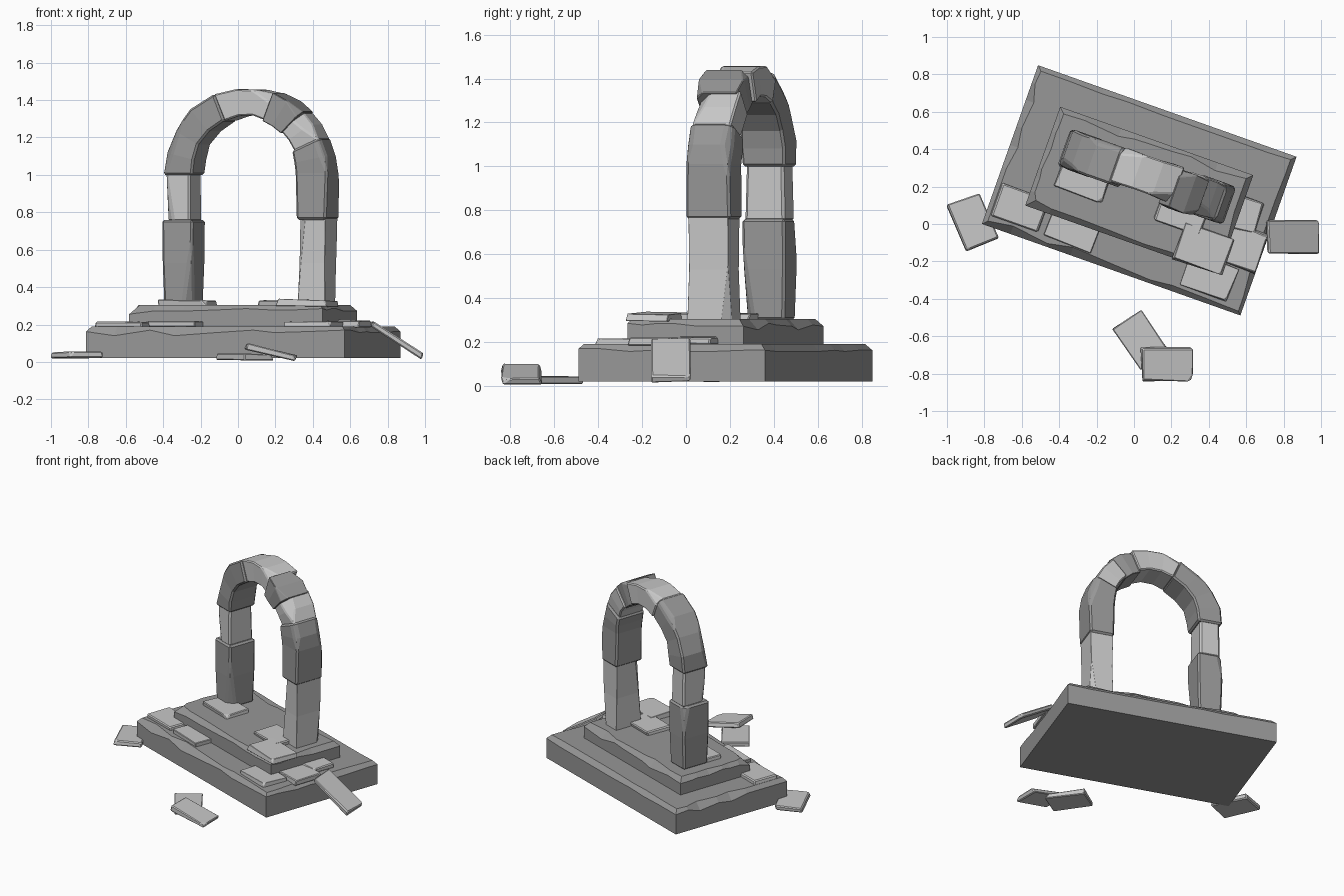
import bpy
import bmesh
import random
from math import cos, sin, pi, radians
from mathutils import Vector, Matrix

random.seed(4)
cube = bpy.data.objects.get("Cube")
if cube:
    bpy.data.objects.remove(cube)


def material(name, value):
    m = bpy.data.materials.new(name)
    m.use_nodes = True
    colour = (value, value, value, 1)
    m.diffuse_color = colour
    m.node_tree.nodes["Principled BSDF"].inputs["Base Color"].default_value = colour
    return m


DARK = material("dark stone", 0.31)
LIGHT = material("light stone", 0.57)

# The ruin is turned on the ground
FRAME = Matrix.Translation((0.028, 0.18, 0)) @ Matrix.Rotation(radians(-19.5), 4, "Z")
ARCH_U, ARCH_V, SPRING, RADIUS = 0.012, 0.083, 1.01, 0.38


def jitter(amount):
    return random.uniform(-amount, amount)


def finish(name, bm, mat, matrix, bevel=0):
    bmesh.ops.recalc_face_normals(bm, faces=bm.faces)
    mesh = bpy.data.meshes.new(name)
    bm.to_mesh(mesh)
    bm.free()
    mesh.materials.append(mat)
    ob = bpy.data.objects.new(name, mesh)
    ob.matrix_world = matrix
    bpy.context.collection.objects.link(ob)
    if bevel:
        mod = ob.modifiers.new("worn edges", "BEVEL")
        mod.width = bevel
        mod.segments = 1
        mod.limit_method = "ANGLE"
        mod.angle_limit = radians(35)
    return ob


def skin(bm, rings):
    """Join closed rings of points and cap both ends."""
    loops = [[bm.verts.new(p) for p in ring] for ring in rings]
    n = len(loops[0])
    for a, b in zip(loops, loops[1:]):
        for i in range(n):
            j = (i + 1) % n
            bm.faces.new((a[i], a[j], b[j], b[i]))
    bm.faces.new(loops[0])
    bm.faces.new(loops[-1])


def chip(bm, point, normal):
    """Knock a flat flake off the block."""
    cut = bmesh.ops.bisect_plane(bm, geom=bm.verts[:] + bm.edges[:] + bm.faces[:],
                                 plane_co=point, plane_no=Vector(normal).normalized(),
                                 clear_outer=True)
    edges = [e for e in cut["geom_cut"] if isinstance(e, bmesh.types.BMEdge) and e.is_boundary]
    if edges:
        bmesh.ops.edgenet_fill(bm, edges=edges)


# Plinth slabs with an irregular worn upper edge
def slab(name, length, width, bottom, top, steps):
    bm = bmesh.new()
    hx, hy = length / 2, width / 2
    corners = [Vector(c) for c in ((-hx, -hy), (hx, -hy), (hx, hy), (-hx, hy))]
    outer, shoulder, inner = [], [], []
    for i, a in enumerate(corners):
        b = corners[(i + 1) % 4]
        for k in range(steps):
            p = a.lerp(b, (k + (jitter(0.3) if k else 0)) / steps)
            wear = random.choice((0.018, 0.025, 0.03, 0.045))
            outer.append((p.x, p.y, bottom))
            shoulder.append((p.x, p.y, top - wear * 1.1))
            inset = [max(-h + wear, min(h - wear, c)) for c, h in zip(p, (hx, hy))]
            inner.append((*inset, top))
    skin(bm, [outer, shoulder, inner])
    finish(name, bm, DARK, FRAME)


slab("lower_plinth", 1.466, 0.90, 0.02, 0.19, 8)
slab("upper_plinth", 1.095, 0.56, 0.18, 0.305, 7)


# Arch line: degrees on the curve, hundredths of a unit down the legs
def station(s):
    a = radians(max(0, min(180, s)))
    drop = min(s, 0, 180 - s) * 0.01
    out = Vector((cos(a), 0, sin(a)))
    return Vector((ARCH_U, ARCH_V, SPRING + drop)) + out * RADIUS, out


def arch_block(name, stops, mat, thick, depth, shift=0, flakes=()):
    bm = bmesh.new()
    rings = []
    for s in stops:
        c, out = station(s)
        o = out * (thick / 2 + jitter(0.006))
        v = Vector((0, depth / 2 + jitter(0.006), 0))
        c = c + Vector((0, shift, 0))
        rings.append([c - o - v, c + o - v, c + o + v, c - o + v])
    skin(bm, rings)
    # Flakes are given as station, side along depth, radial side, normal
    for s, side, radial, size, tilt in flakes:
        c, out = station(s)
        edge = c + out * (radial * (thick / 2 - size)) + Vector((0, shift + side * depth / 2, 0))
        along = Vector((-out.z, 0, out.x)) * tilt
        chip(bm, edge, out * radial + Vector((0, side, 0)) + along)
    finish(name, bm, mat, FRAME, 0.012)


arch_block("left_leg_lower", (251, 228, 205), DARK, 0.165, 0.205, 0,
           [(245, -1, -1, 0.045, 0.18), (210, 1, 1, 0.02, -0.2)])
arch_block("left_leg_upper", (206, 179), LIGHT, 0.14, 0.19, 0,
           [(190, -1, 1, 0.02, 0.15)])
arch_block("left_curve", (181, 166, 150, 132, 112), DARK, 0.16, 0.21, 0,
           [(150, -1, 1, 0.03, 0.2), (135, 1, 1, 0.025, -0.2)])
arch_block("crown", (113, 97, 82, 67), LIGHT, 0.15, 0.2, 0.01,
           [(76, -1, 1, 0.04, -0.3), (100, 1, 1, 0.025, 0.3)])
arch_block("right_shoulder", (69, 57, 45), DARK, 0.165, 0.21, -0.012,
           [(50, -1, 1, 0.03, -0.4), (62, 1, 1, 0.02, 0.4)])
arch_block("right_curve", (48, 35, 22), LIGHT, 0.145, 0.195, 0,
           [(35, -1, 1, 0.04, 0.3)])
arch_block("right_leg_upper", (24, 11, 0, -25), DARK, 0.172, 0.215, 0,
           [(12, -1, 1, 0.02, 0.15), (5, 1, 1, 0.025, 0.2)])
arch_block("right_leg_lower", (-24, -48, -71), LIGHT, 0.148, 0.195, 0,
           [(-40, -1, -1, 0.025, 0.1), (-60, 1, 1, 0.02, -0.1)])


# Loose paving tiles
def tile(name, place, turn, size=(0.265, 0.185), slope=0):
    bm = bmesh.new()
    bmesh.ops.create_cube(bm, size=1)
    for v in bm.verts:
        v.co = (v.co.x * size[0] + jitter(0.008), v.co.y * size[1] + jitter(0.008),
                v.co.z * 0.034 + jitter(0.003))
    corner = Vector((size[0] / 2 - 0.02, random.choice((-1, 1)) * size[1] / 2, 0.017))
    chip(bm, corner, (1, corner.y * 8, 0.8))
    matrix = (Matrix.Translation(place) @ Matrix.Rotation(radians(slope), 4, "Y")
              @ Matrix.Rotation(radians(turn), 4, "Z"))
    finish(name, bm, LIGHT, matrix, 0.007)


LOW, HIGH = 0.198, 0.314
laid = [(-0.61, 0.09, LOW, -20), (-0.325, -0.02, LOW + 0.004, -20), (-0.27, 0.245, HIGH, -20),
        (0.26, 0.07, HIGH, -20), (0.40, -0.28, LOW, -20)]
for i, (x, y, z, turn) in enumerate(laid):
    tile(f"laid_tile_{i + 1}", (x, y, z), turn)
tile("step_tile", (0.37, -0.135, HIGH), -20, (0.275, 0.2), 2)
tile("corner_tile", (0.595, -0.13, LOW + 0.004), -20, (0.19, 0.21))
tile("side_tile", (0.6, 0.05, LOW + 0.008), -18, (0.15, 0.18))
tile("leaning_tile", (0.85, -0.066, 0.118), 0, (0.325, 0.178), 33)
tile("fallen_tile_left", (-0.865, 0.01, 0.037), -67)
tile("fallen_tile_front", (0.035, -0.625, 0.025), -56)
tile("fallen_tile_propped", (0.175, -0.75, 0.052), 0, (0.272, 0.178), 14)
